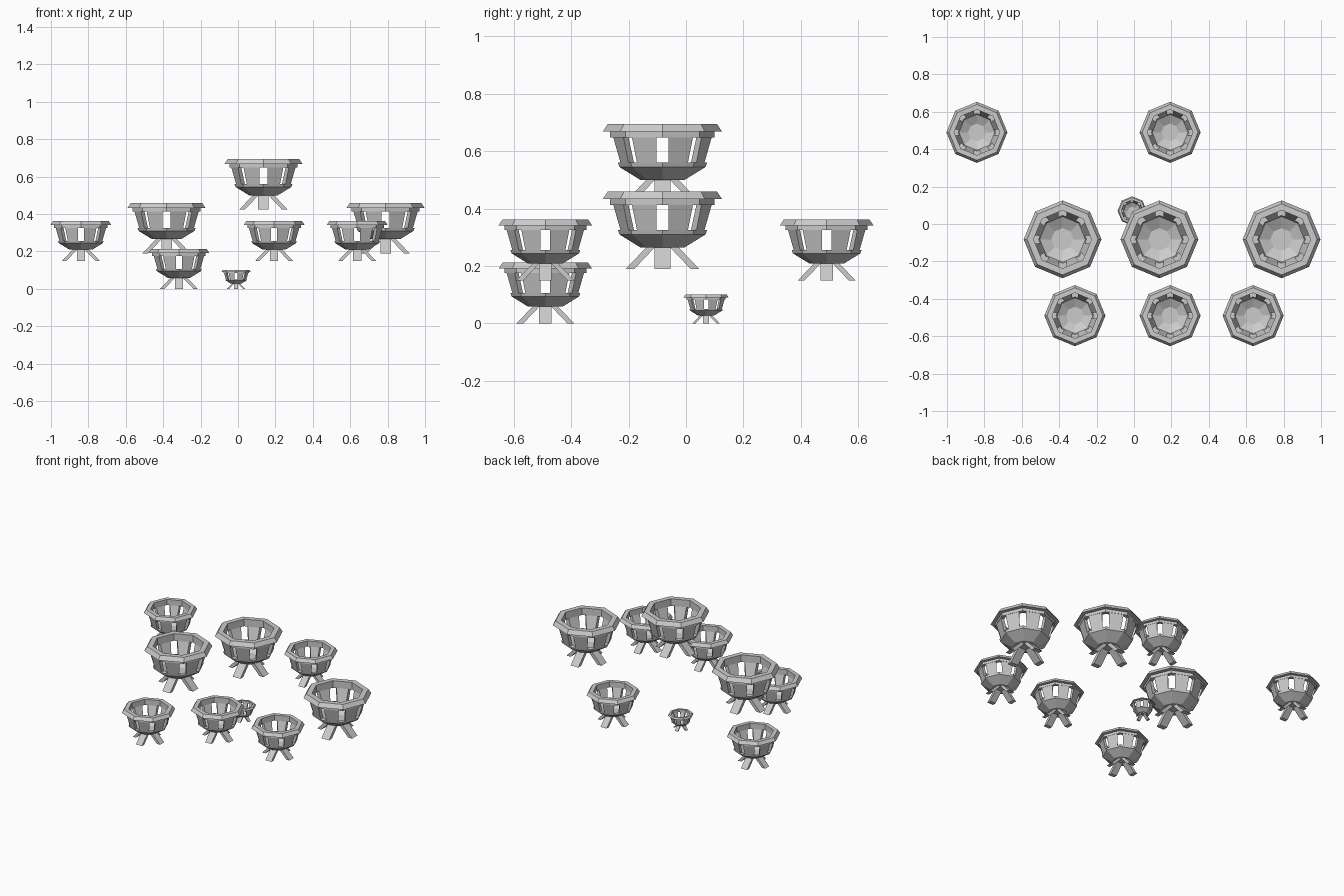
import bpy, bmesh
from math import cos, sin, pi
from mathutils import Vector

if "Cube" in bpy.data.objects:
    bpy.data.objects.remove(bpy.data.objects["Cube"])

N = 8            # sides of each bowl
GAP = 0.0227     # half slot width measured along a wall edge


def to_mesh(bm, name):
    bmesh.ops.recalc_face_normals(bm, faces=bm.faces)
    me = bpy.data.meshes.new(name)
    bm.to_mesh(me)
    bm.free()
    return me


def corner(r, z, i):
    a = 2 * pi * i / N
    return Vector((r * cos(a), r * sin(a), z))


def hexa(bm, lower, upper):
    """Closed solid between two matching loops."""
    lo = [bm.verts.new(p) for p in lower]
    up = [bm.verts.new(p) for p in upper]
    n = len(lo)
    bm.faces.new(lo[::-1])
    bm.faces.new(up)
    for i in range(n):
        j = (i + 1) % n
        bm.faces.new((lo[i], lo[j], up[j], up[i]))


def lathe(profile, name, closed):
    """Octagonal lathe; open profiles get a cap at both ends."""
    bm = bmesh.new()
    rings = [[bm.verts.new(corner(r, z, i)) for i in range(N)] for r, z in profile]
    pairs = list(zip(rings, rings[1:]))
    if closed:
        pairs.append((rings[-1], rings[0]))
    else:
        bm.faces.new(rings[0])
        bm.faces.new(rings[-1])
    for a, b in pairs:
        for i in range(N):
            j = (i + 1) % N
            bm.faces.new((a[i], a[j], b[j], b[i]))
    return to_mesh(bm, name)


def wall_mesh():
    """Eight slanted panels with open slots at the corners."""
    bm = bmesh.new()

    def section(i, z, r_out, r_in):
        pts = []
        for r, flip in ((r_out, False), (r_in, True)):
            a, b = corner(r, z, i), corner(r, z, i + 1)
            d = (b - a).normalized() * GAP
            pair = [a + d, b - d]
            pts += pair[::-1] if flip else pair
        return pts

    for i in range(N):
        hexa(bm, section(i, 0.135, 0.155, 0.128), section(i, 0.223, 0.180, 0.155))
    return to_mesh(bm, "wall_panels")


def leg_mesh():
    """Four splayed flat legs."""
    bm = bmesh.new()
    prof = [(0.128, 0), (0.098, 0), (0.02, 0.082), (0.05, 0.082)]
    for k in range(4):
        c, s = cos(k * pi / 2), sin(k * pi / 2)
        side = [[(r * c - w * s, r * s + w * c, z) for r, z in prof]
                for w in (-0.028, 0.028)]
        hexa(bm, *side)
    return to_mesh(bm, "legs")


# shared part meshes
parts = {
    "rim": lathe([(0.155, 0.27), (0.190, 0.27), (0.208, 0.243), (0.182, 0.243),
                  (0.182, 0.223), (0.155, 0.223)], "rim", True),
    "wall_panels": wall_mesh(),
    "lower_bowl": lathe([(0.077, 0.075), (0.150, 0.12), (0.155, 0.135),
                         (0.128, 0.135), (0.122, 0.122), (0.06, 0.09)],
                        "lower_bowl", False),
    "legs": leg_mesh(),
}

# x, y, base height, scale of every bowl
bowls = [
    (-0.382, -0.082, 0.19, 1), (0.136, -0.082, 0.425, 1), (0.789, -0.082, 0.19, 1),
    (-0.84, 0.49, 0.15, 0.785), (0.193, 0.49, 0.15, 0.785),
    (-0.316, -0.49, 0, 0.785), (0.193, -0.49, 0.15, 0.785), (0.637, -0.49, 0.15, 0.785),
    (-0.01, 0.07, 0, 0.375),
]
for n, (x, y, z, s) in enumerate(bowls, 1):
    for name, me in parts.items():
        ob = bpy.data.objects.new(f"bowl_{n}_{name}", me)
        ob.location = (x, y, z)
        ob.scale = (s, s, s)
        bpy.context.collection.objects.link(ob)
